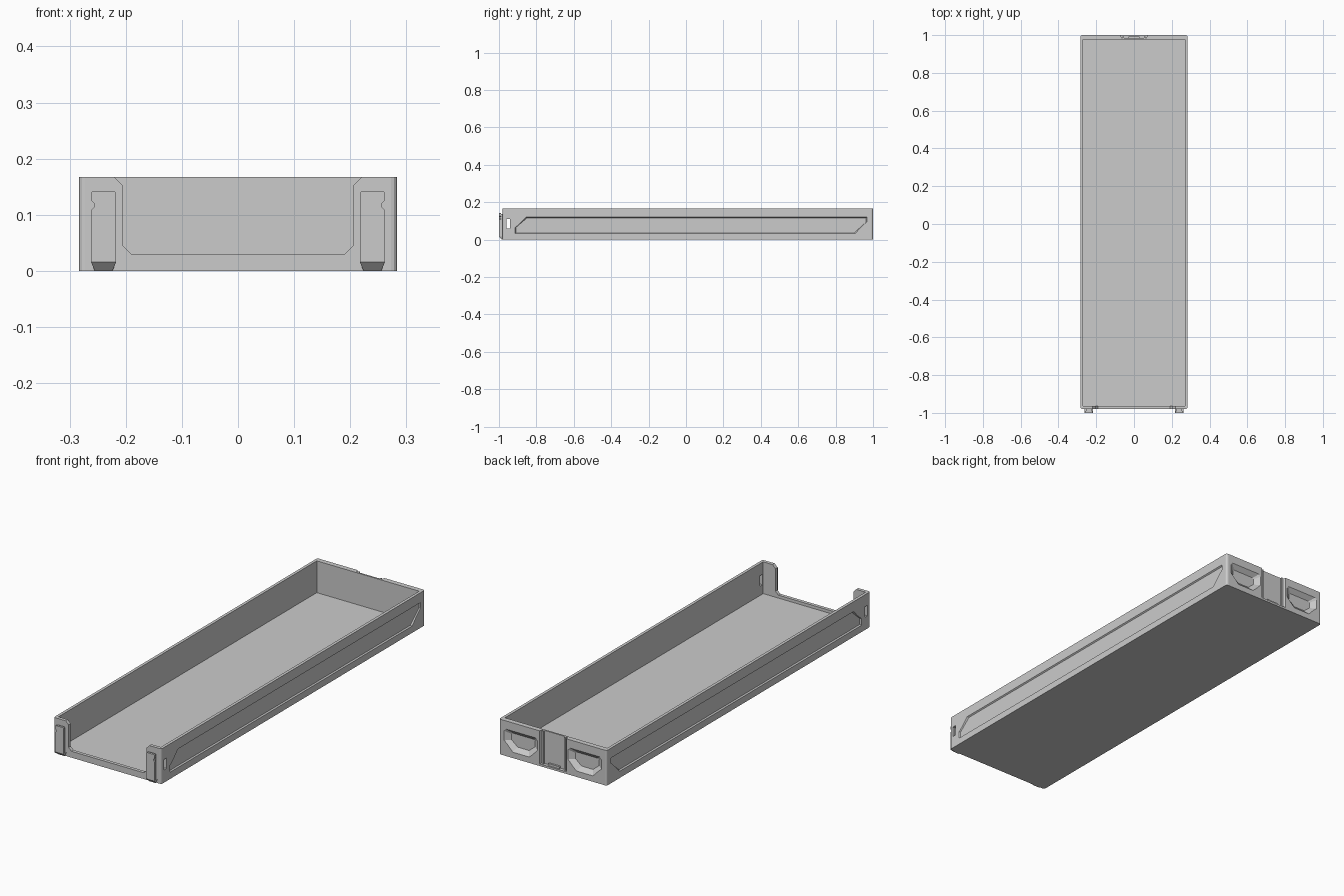
import bpy, bmesh
from mathutils import Vector

if "Cube" in bpy.data.objects:
    bpy.data.objects.remove(bpy.data.objects["Cube"])

AXES = {'X': lambda u, v, w: (w, u, v),
        'Y': lambda u, v, w: (u, w, v),
        'Z': lambda u, v, w: (u, v, w)}


def prism(name, profile, axis, start, end, s0=(1, 1), s1=(1, 1)):
    """Extrude a 2D profile along an axis, optionally scaling either end."""
    us, vs = [p[0] for p in profile], [p[1] for p in profile]
    cu, cv = (min(us) + max(us)) / 2, (min(vs) + max(vs)) / 2
    bm = bmesh.new()
    rings = [[bm.verts.new(AXES[axis](cu + (u - cu) * s[0], cv + (v - cv) * s[1], w))
              for u, v in profile] for w, s in ((start, s0), (end, s1))]
    n = len(profile)
    bm.faces.new(rings[0])
    bm.faces.new(rings[1])
    for i in range(n):
        j = (i + 1) % n
        bm.faces.new((rings[0][i], rings[0][j], rings[1][j], rings[1][i]))
    bmesh.ops.recalc_face_normals(bm, faces=bm.faces)
    me = bpy.data.meshes.new(name)
    bm.to_mesh(me)
    bm.free()
    ob = bpy.data.objects.new(name, me)
    bpy.context.collection.objects.link(ob)
    return ob


def rect(u0, u1, v0, v1):
    return [(u0, v0), (u1, v0), (u1, v1), (u0, v1)]


def mirror(profile, side):
    return [(side * u, v) for u, v in profile]


def apply_mod(ob, mod):
    bpy.context.view_layer.objects.active = ob
    bpy.ops.object.modifier_apply(modifier=mod.name)


def cut(ob, cutter):
    cutter.hide_render = True
    mod = ob.modifiers.new("cut", 'BOOLEAN')
    mod.operation, mod.solver, mod.object = 'DIFFERENCE', 'EXACT', cutter
    apply_mod(ob, mod)
    bpy.data.objects.remove(cutter)


# Tray body with softened upright corners
W, H = 0.283, 0.167
tray = prism("tray", rect(-W, W, -0.98, 1.0), 'Z', 0, H)
bm = bmesh.new()
bm.from_mesh(tray.data)
uprights = [e for e in bm.edges
            if abs((e.verts[0].co - e.verts[1].co).normalized().dot(Vector((0, 0, 1)))) > 0.9]
bmesh.ops.bevel(bm, geom=uprights, offset=0.01, segments=3, profile=0.5, affect='EDGES')
bm.to_mesh(tray.data)
bm.free()

# Hollow interior
cut(tray, prism("interior", rect(-0.269, 0.269, -0.964, 0.976), 'Z', 0.016, 0.3))

# Front opening with chamfered lower corners and flared top
half = [(0.19, 0.03), (0.205, 0.045), (0.205, 0.152), (0.22, H), (0.22, 0.2)]
opening = half + mirror(half, -1)[::-1]
cut(tray, prism("opening", opening, 'Y', -1.05, -0.95))

# Long side recesses and through slots
groove = [(-0.914, 0.032), (0.904, 0.032), (0.968, 0.096),
          (0.968, 0.12), (-0.855, 0.12), (-0.914, 0.064)]
for side in (1, -1):
    cut(tray, prism("groove", groove, 'X', side * (W - 0.006), side * (W + 0.006),
                    (0.995, 0.9), (1.005, 1.1)))
    cut(tray, prism("slot", rect(-0.959, -0.941, 0.06, 0.11), 'X', side * 0.25, side * 0.3))

# Back recess between the pockets
recess = [(-0.066, 0.984), (0.066, 0.984), (0.074, 1.01), (-0.074, 1.01)]
cut(tray, prism("recess", recess, 'Z', 0.01, 0.3))

# Tapered pockets in the back wall
pocket = [(0.125, 0.028), (0.211, 0.028), (0.256, 0.072), (0.256, 0.118),
          (0.248, 0.128), (0.088, 0.128), (0.08, 0.118), (0.08, 0.072)]
for side in (1, -1):
    cut(tray, prism("pocket", mirror(pocket, side), 'Y', 0.981, 1.019,
                    (0.7, 0.6), (1.3, 1.4)))

# Raised ribs beside the back recess, and a small foot in it
for side, label in ((1, "right"), (-1, "left")):
    prism(f"back_rib_{label}", rect(*sorted((side * 0.054, side * 0.062)), 0.98, 0.992),
          'Z', 0.01, H)
prism("recess_foot", rect(-0.03, 0.03, 0.98, 0.993), 'Z', 0.008, 0.02)

# Front clips: notched heads on narrower stems, with wedge-shaped feet
head = [(0.217, 0.016), (0.262, 0.016), (0.262, 0.108), (0.257, 0.113), (0.257, 0.121),
        (0.262, 0.126), (0.262, 0.139), (0.259, 0.142), (0.22, 0.142), (0.217, 0.139)]
for side, label in ((1, "right"), (-1, "left")):
    prism(f"clip_head_{label}", mirror(head, side), 'Y', -1.0, -0.99)
    prism(f"clip_stem_{label}", mirror(rect(0.225, 0.254, 0.01, 0.137), side), 'Y',
          -0.991, -0.979)
    foot = prism(f"clip_foot_{label}", mirror(rect(0.217, 0.262, -1.0, -0.979), side), 'Z',
                 0.016, 0.0, (1, 1), (0.7, 1))
    for v in foot.data.vertices:  # slope the foot back towards the tray
        if v.co.z < 0.001 and v.co.y < -0.99:
            v.co.y = -0.984
